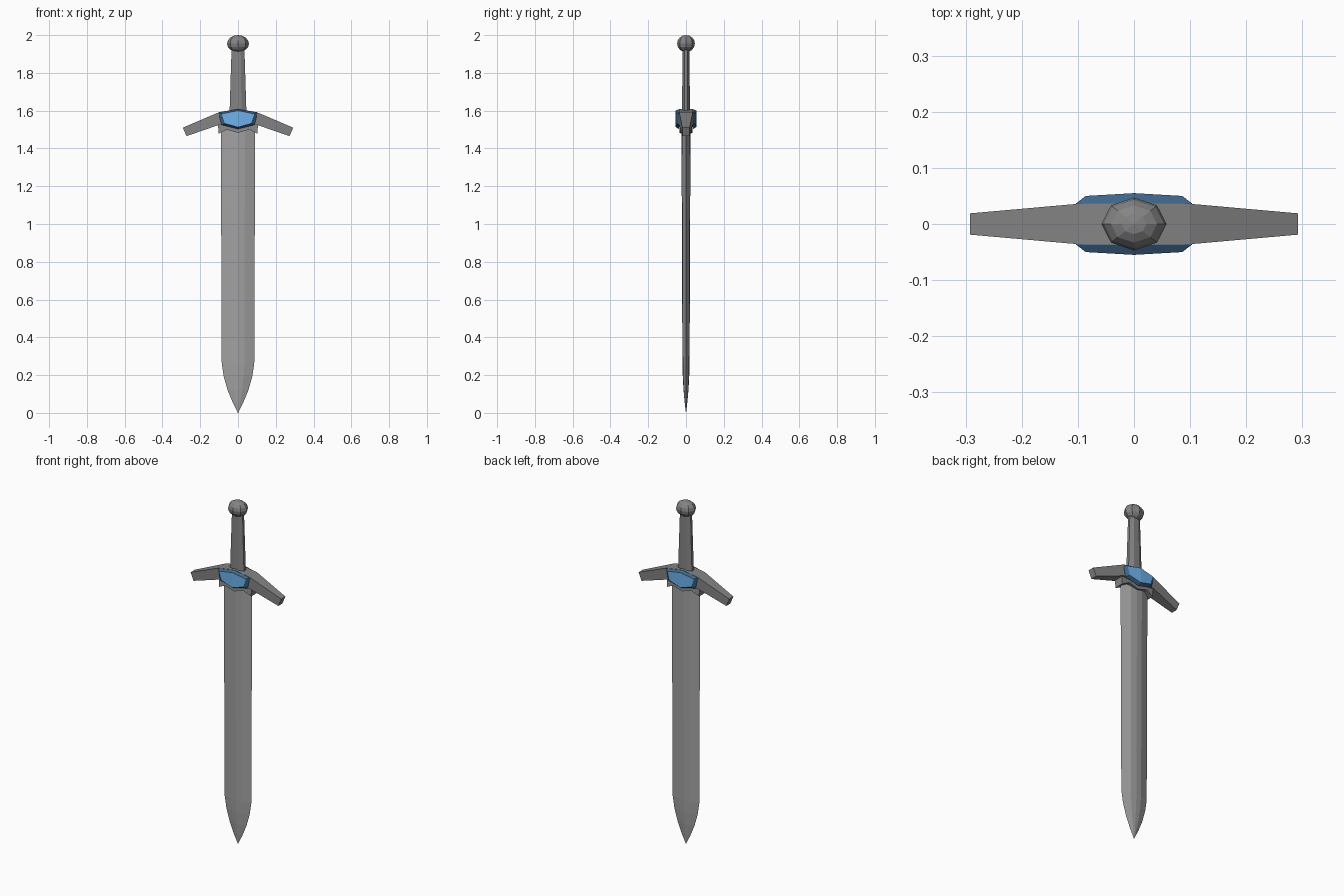
import bpy, bmesh
from math import cos, sin, pi

if "Cube" in bpy.data.objects:
    bpy.data.objects.remove(bpy.data.objects["Cube"])


def loft(name, rings, mat):
    """Skin a stack of equal-length rings and cap both ends."""
    bm = bmesh.new()
    loops = [[bm.verts.new(p) for p in r] for r in rings]
    n = len(loops[0])
    for a, b in zip(loops, loops[1:]):
        for i in range(n):
            j = (i + 1) % n
            bm.faces.new((a[i], a[j], b[j], b[i]))
    bm.faces.new(loops[0])
    bm.faces.new(loops[-1])
    bmesh.ops.recalc_face_normals(bm, faces=bm.faces)
    me = bpy.data.meshes.new(name)
    bm.to_mesh(me)
    bm.free()
    ob = bpy.data.objects.new(name, me)
    bpy.context.collection.objects.link(ob)
    me.materials.append(mat)
    return ob


def material(name, rgb):
    m = bpy.data.materials.new(name)
    m.diffuse_color = (*rgb, 1)
    m.use_nodes = True
    m.node_tree.nodes["Principled BSDF"].inputs["Base Color"].default_value = m.diffuse_color
    return m


blue = material("gem_blue", (0.16, 0.45, 0.85))
navy = material("gem_edge_blue", (0.05, 0.13, 0.25))
steel = material("blade_steel", (0.36, 0.36, 0.36))
iron = material("hilt_iron", (0.23, 0.23, 0.23))

# Blade: flattened ridged section, tapering to a curved point
section = [(1, 0), (0.4, 0.85), (0, 1), (-0.4, 0.85),
           (-1, 0), (-0.4, -0.85), (0, -1), (0.4, -0.85)]
stations = [(0.001, 0.0005, 0.0), (0.028, 0.007, 0.055), (0.055, 0.013, 0.12),
            (0.075, 0.017, 0.19), (0.086, 0.019, 0.26), (0.091, 0.024, 1.53)]
loft("blade", [[(x * w, y * t, z) for x, y in section] for w, t, z in stations], steel)

# Crossguard: drooping, tapered arms (bottom x, half depth, bottom z, top x, top z)
arms = [(-0.273, 0.019, 1.465, -0.292, 1.51), (-0.1, 0.036, 1.525, -0.1, 1.592),
        (0, 0.037, 1.515, 0, 1.609),
        (0.1, 0.036, 1.525, 0.1, 1.592), (0.273, 0.019, 1.465, 0.292, 1.51)]
loft("crossguard", [[(xb, -h, zb), (xb, h, zb), (xt, h, zt), (xt, -h, zt)]
                    for xb, h, zb, xt, zt in arms], iron)

# Collar hugging the top of the blade, with a scalloped lower edge
collar = [(-0.105, 1.53), (-0.104, 1.478), (-0.06, 1.5), (0, 1.483),
          (0.06, 1.5), (0.104, 1.478), (0.105, 1.53)]
loft("collar", [[(x, y * (1 if abs(x) < 0.09 else 0.8), z) for x, z in collar]
                for y in (-0.034, 0.034)], iron)

# Gems on both faces of the guard: dark bevelled setting and bright facets
outer = [(-0.103, 1.59), (0, 1.608), (0.103, 1.59),
         (0.088, 1.525), (0, 1.503), (-0.088, 1.525)]
inner = [(-0.086, 1.583), (0, 1.6), (0.086, 1.583),
         (0.069, 1.532), (0, 1.513), (-0.069, 1.532)]
for side, label in ((-1, "front"), (1, "back")):
    rings = [[(x, side * 0.034, z) for x, z in outer],
             [(x, side * 0.037, z) for x, z in outer],
             [(x, side * (0.05 if x else 0.055), z) for x, z in inner]]
    gem = loft(f"{label}_gem", rings, navy)
    gem.data.materials.append(blue)
    # split the face down the middle ridge and colour both halves
    bm = bmesh.new()
    bm.from_mesh(gem.data)
    cap = [f for f in bm.faces if all(abs(v.co.y) > 0.045 for v in f.verts)][0]
    mid = [v for v in cap.verts if abs(v.co.x) < 1e-4]
    bmesh.utils.face_split(cap, mid[0], mid[1])
    for f in bm.faces:
        if all(abs(v.co.y) > 0.045 for v in f.verts):
            f.material_index = 1
    bm.to_mesh(gem.data)
    bm.free()

# Grip: octagonal, narrowing towards the pommel
octagon = [(cos((i + 0.5) * pi / 4) / cos(pi / 8),
            sin((i + 0.5) * pi / 4) / cos(pi / 8)) for i in range(8)]
loft("grip", [[(x * w, y * t, z) for x, y in octagon]
              for w, t, z in ((0.045, 0.022, 1.58), (0.034, 0.017, 1.93))], iron)

# Pommel: low-poly flattened ball
bpy.ops.mesh.primitive_uv_sphere_add(segments=8, ring_count=8, radius=1,
                                     location=(0, 0, 1.955))
pommel = bpy.context.object
pommel.name = "pommel"
pommel.scale = (0.058, 0.047, 0.045)
pommel.data.materials.append(iron)
